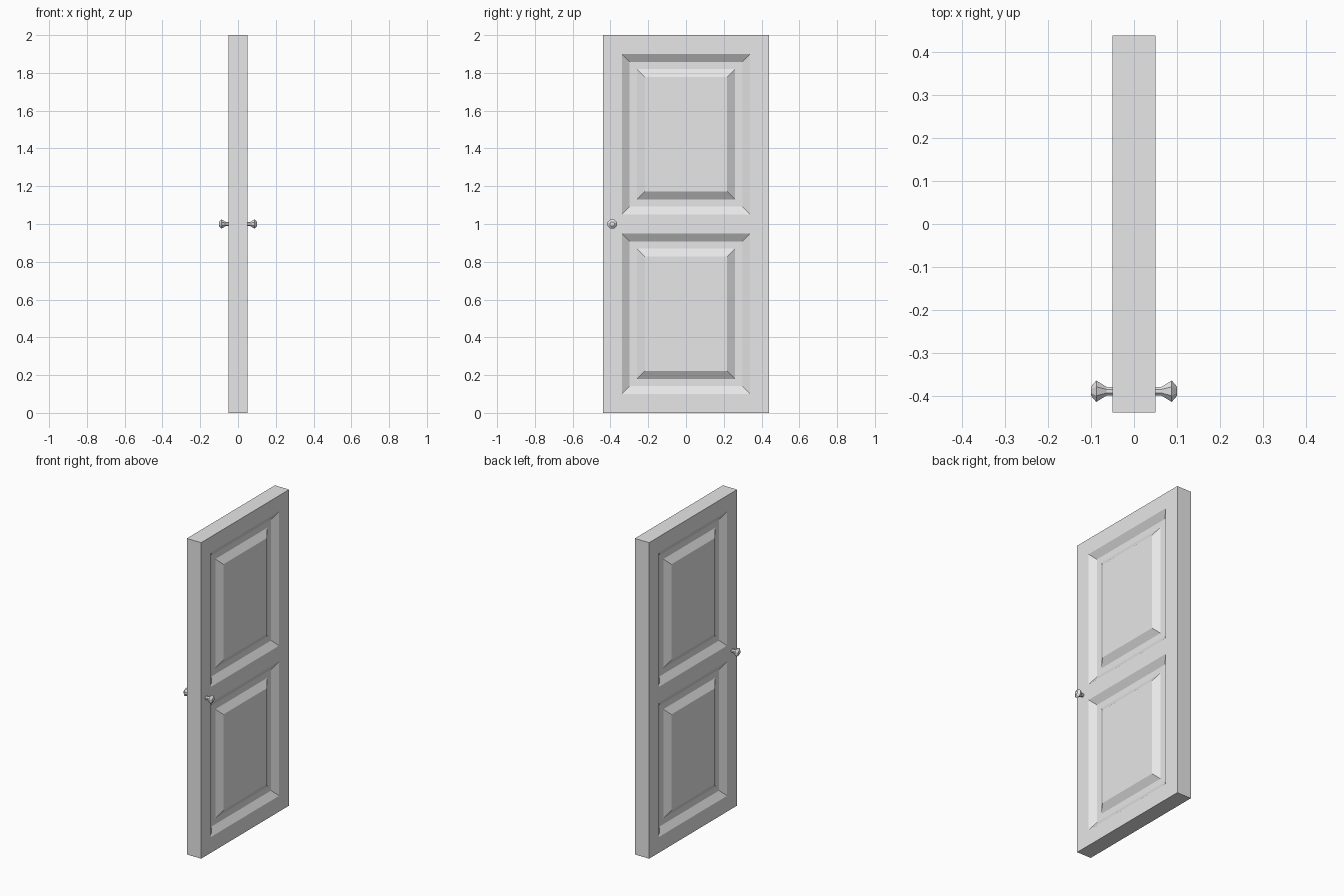
import bpy, bmesh, math
from mathutils import Matrix

if "Cube" in bpy.data.objects:
    bpy.data.objects.remove(bpy.data.objects["Cube"])

grey = bpy.data.materials.new("light_grey")
grey.diffuse_color = (0.8, 0.8, 0.8, 1)
grey.use_nodes = True
grey.node_tree.nodes["Principled BSDF"].inputs["Base Color"].default_value = grey.diffuse_color

HALF = 0.05                              # half the door thickness
YS = [-0.44, -0.34, 0.34, 0.44]          # stile lines
ZS = [0, 0.10, 0.95, 1.05, 1.90, 2.0]    # rail lines
# panel moulding: (inset from the opening, depth below the surface)
RINGS = [(0, 0), (0.042, 0.027), (0.08, 0.027), (0.122, 0)]


def finish(bm, name):
    bmesh.ops.remove_doubles(bm, verts=bm.verts, dist=1e-5)
    bmesh.ops.recalc_face_normals(bm, faces=bm.faces)
    mesh = bpy.data.meshes.new(name)
    bm.to_mesh(mesh)
    bm.free()
    mesh.materials.append(grey)
    obj = bpy.data.objects.new(name, mesh)
    bpy.context.collection.objects.link(obj)
    return obj


def skin(bm, loops):
    """Join successive closed loops of vertices with quads."""
    for a, b in zip(loops, loops[1:]):
        n = len(a)
        for i in range(n):
            bm.faces.new((a[i], a[(i + 1) % n], b[(i + 1) % n], b[i]))


def rect(bm, x, y0, y1, z0, z1):
    return [bm.verts.new((x, y, z)) for y, z in
            ((y0, z0), (y1, z0), (y1, z1), (y0, z1))]


# Door slab: stiles, rails and two raised panels on each broad face
bm = bmesh.new()
for side in (-1, 1):
    for i, (y0, y1) in enumerate(zip(YS, YS[1:])):
        for j, (z0, z1) in enumerate(zip(ZS, ZS[1:])):
            if i == 1 and j in (1, 3):
                loops = [rect(bm, side * (HALF - d), y0 + w, y1 - w, z0 + w, z1 - w)
                         for w, d in RINGS]
                skin(bm, loops)
                bm.faces.new(loops[-1])
            else:
                bm.faces.new(rect(bm, side * HALF, y0, y1, z0, z1))
# narrow edges all round
outline = ([(y, ZS[0]) for y in YS] + [(YS[-1], z) for z in ZS[1:]]
           + [(y, ZS[-1]) for y in YS[-2::-1]] + [(YS[0], z) for z in ZS[-2:0:-1]])
skin(bm, [[bm.verts.new((x, y, z)) for y, z in outline] for x in (-HALF, HALF)])
finish(bm, "door_slab")

# Faceted door knobs, one on each side: (distance from centre, radius)
PROFILE = [(0.048, 0.011), (0.064, 0.011), (0.088, 0.027), (0.10, 0.012)]
SIDES = 8
for side, name in ((-1, "left_knob"), (1, "right_knob")):
    bm = bmesh.new()
    loops = []
    for x, r in PROFILE:
        angles = [(k + 0.5) * math.tau / SIDES for k in range(SIDES)]
        loops.append([bm.verts.new((side * x, r * math.cos(a), r * math.sin(a)))
                      for a in angles])
    skin(bm, loops)
    bm.faces.new(loops[0])
    bm.faces.new(loops[-1])
    bmesh.ops.transform(bm, matrix=Matrix.Translation((0, -0.39, 1.0)), verts=bm.verts)
    finish(bm, name)
